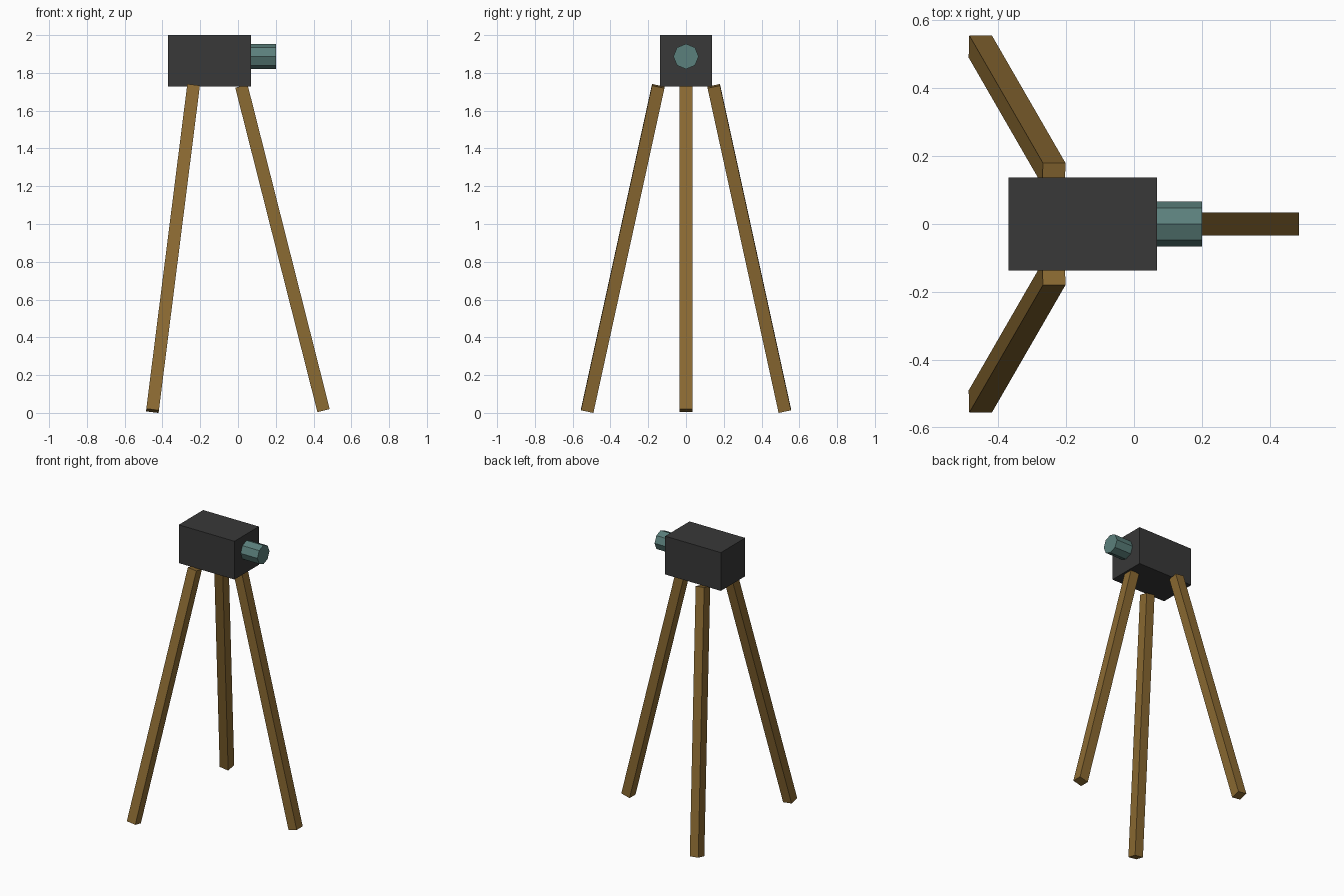
import bpy
import math
from mathutils import Matrix, Vector

cube = bpy.data.objects.get("Cube")
if cube:
    bpy.data.objects.remove(cube, do_unlink=True)


def make_material(name, rgb):
    mat = bpy.data.materials.new(name)
    mat.use_nodes = True
    color = (*rgb, 1.0)
    mat.diffuse_color = color
    mat.node_tree.nodes["Principled BSDF"].inputs["Base Color"].default_value = color
    return mat


charcoal = make_material("charcoal", (0.04, 0.04, 0.04))
wood = make_material("brown wood", (0.26, 0.145, 0.032))
teal = make_material("grey teal", (0.105, 0.215, 0.2))


def finish(name, mat, matrix):
    obj = bpy.context.object
    obj.name = name
    obj.data.transform(matrix)
    obj.data.materials.append(mat)
    return obj


def add_leg(name, top, foot, width=0.067):
    """Square bar from top to foot, with one side kept parallel to the xz plane."""
    top, foot = Vector(top), Vector(foot)
    up = (top - foot).normalized()
    side = Vector((up.z, 0, -up.x)).normalized()
    depth = up.cross(side)
    turn = Matrix((side, depth, up)).transposed().to_4x4()
    size = Matrix.Diagonal((width, width, (top - foot).length, 1))
    bpy.ops.mesh.primitive_cube_add(size=1)
    finish(name, wood, Matrix.Translation((top + foot) / 2) @ turn @ size)


# Camera body
bpy.ops.mesh.primitive_cube_add(size=1)
finish("camera_body", charcoal,
       Matrix.Translation((-0.151, 0, 1.864)) @ Matrix.Diagonal((0.438, 0.274, 0.272, 1)))

# Eight-sided lens pointing along +x
bpy.ops.mesh.primitive_cylinder_add(vertices=8, radius=0.067, depth=0.142)
finish("lens", teal,
       Matrix.Translation((0.129, 0, 1.887)) @ Matrix.Rotation(math.pi / 2, 4, "Y"))

# Tripod legs
add_leg("lens_side_leg", (0.018, 0, 1.73), (0.453, 0, 0.012))
for side_name, s in (("left", 1), ("right", -1)):
    add_leg("rear_leg_" + side_name, (-0.236, s * 0.147, 1.73), (-0.453, s * 0.523, 0.011))
